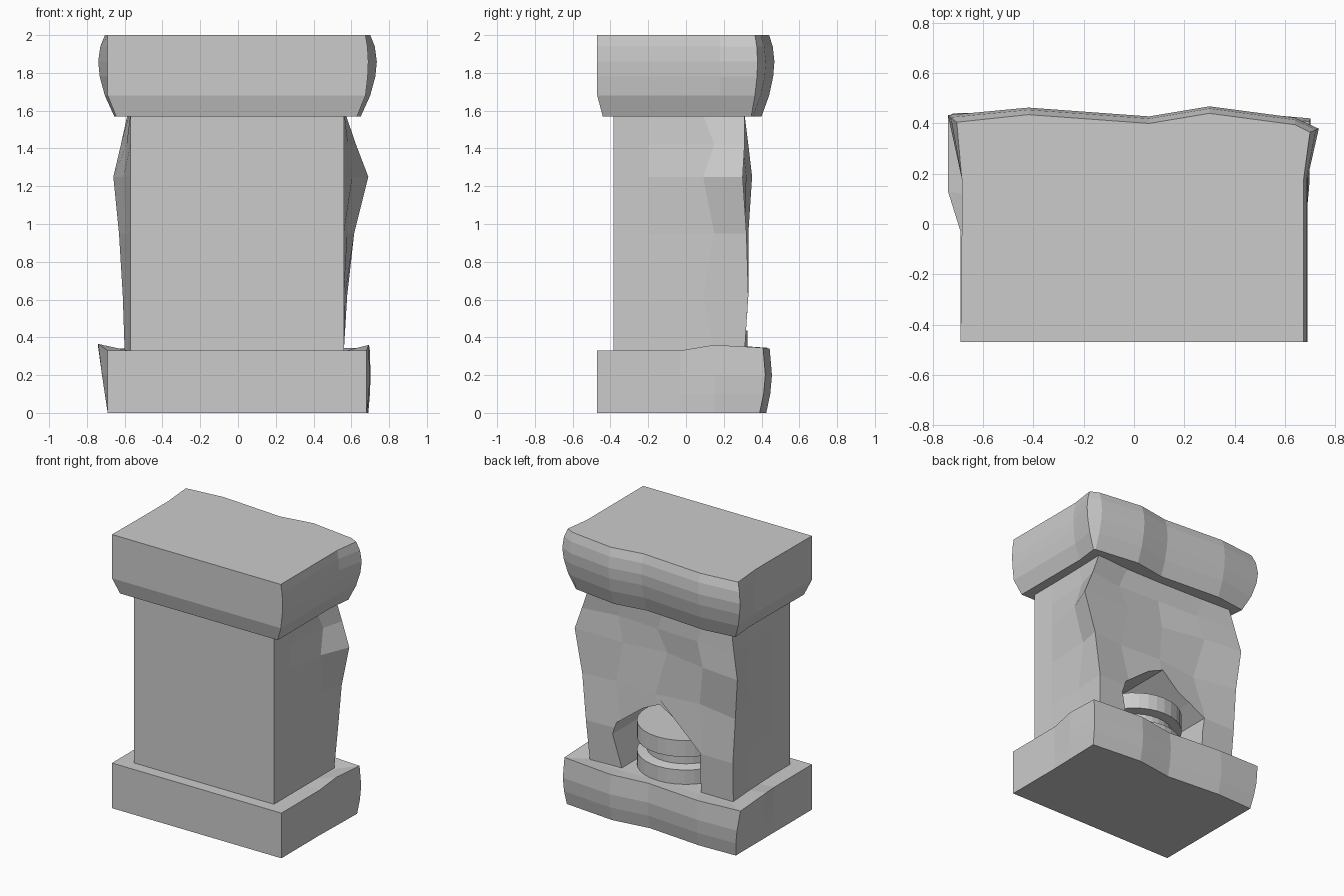
import bpy, bmesh, math

if "Cube" in bpy.data.objects:
    bpy.data.objects.remove(bpy.data.objects["Cube"])


def finish(name, bm):
    bmesh.ops.recalc_face_normals(bm, faces=bm.faces)
    me = bpy.data.meshes.new(name)
    bm.to_mesh(me)
    bm.free()
    ob = bpy.data.objects.new(name, me)
    bpy.context.collection.objects.link(ob)
    return ob


def loft(name, rings):
    """Skin a stack of equal-length point rings and cap both ends."""
    bm = bmesh.new()
    vs = [[bm.verts.new(p) for p in r] for r in rings]
    for a, b in zip(vs, vs[1:]):
        n = len(a)
        for i in range(n):
            j = (i + 1) % n
            bm.faces.new((a[i], a[j], b[j], b[i]))
    bm.faces.new(vs[0][::-1])
    bm.faces.new(vs[-1])
    return finish(name, bm)


# Base slab: dressed front, broken back with a raised rim
outline = [(-.69, -.47), (.68, -.47), (.68, -.03), (.685, .15), (.69, .39),
           (.30, .425), (.02, .385), (-.40, .42), (-.69, .41), (-.69, .13), (-.69, -.03)]
rim = [.33, .33, .33, .36, .345, .34, .335, .335, .345, .365, .33]


def base_ring(z, bulge, left, top=False):
    ring = []
    for i, (x, y) in enumerate(outline):
        if 3 <= i <= 9:
            x += .012 * (i in (3, 4)) * bulge - left * (i in (8, 9))
            y += .03 * bulge * (4 <= i <= 8)
        ring.append((x, y, rim[i] if top else z))
    return ring


inner = [(x * .84, y * .8, .33) for x, y in outline]
loft("base_slab", [base_ring(0, 0, 0), base_ring(.1, .7, .015), base_ring(.2, 1, .03),
                   base_ring(.33, .6, .05, True), inner])

# Pedestal body: z, right corner x, left corner x, right y, three back y values, left y
body_rows = [
    (.32, .56, -.60, .31, .30, .30, .31, .31),
    (.62, .578, -.61, .33, .32, .30, .33, .33),
    (.95, .615, -.63, .32, .29, .31, .27, .33),
    (1.25, .69, -.66, .30, .30, .26, .32, .35),
    (1.42, .625, -.62, .31, .27, .29, .30, .33),
    (1.58, .57, -.585, .31, .29, .29, .30, .31)]
rings = []
for k, (z, xr, xl, yr, b1, b2, b3, yl) in enumerate(body_rows):
    w = .03 * (-1) ** k
    rings.append([(-.57, -.385, z), (.56, -.385, z), (.56, -.2, z),
                  (.56 + (xr - .56) * .35, .12 + w, z), (xr, yr, z),
                  (.33 + w, b1, z), (w, b2, z), (-.33 + w, b3, z), (xl, yl, z),
                  (-.57 + (xl + .57) * .4, .12 - w, z), (-.57, -.2, z)])
body = loft("pedestal_body", rings)

# Broken opening into the hollow behind the front wall
hole = [(-.34, .2), (-.34, .52), (-.35, .62), (-.24, .71), (0, .88), (.13, .82),
        (.34, .66), (.37, .57), (.31, .33), (.31, .2)]
cutter = loft("opening_cutter", [[(x, y, z) for x, z in hole] for y in (-.34, .6)])
mod = body.modifiers.new("opening", "BOOLEAN")
mod.operation = "DIFFERENCE"
mod.solver = "EXACT"
mod.object = cutter
bpy.context.view_layer.objects.active = body
bpy.ops.object.modifier_apply(modifier=mod.name)
bpy.data.objects.remove(cutter)

# Spool of stacked round plates in the hollow
n = 32
profile = [(.325, .325), (.325, .435), (.26, .45), (.26, .52), (.325, .53), (.325, .65)]
loft("inner_spool", [[(r * math.cos(2 * math.pi * i / n), r * math.sin(2 * math.pi * i / n), z)
                      for i in range(n)] for r, z in profile])

# Cap slab: chamfered lower edge, back swelling outwards
cap = [(-.69, -.47), (.675, -.47), (.675, -.03), (.675, .18), (.70, .365),
       (.64, .395), (.30, .44), (.06, .40), (-.42, .435), (-.705, .405), (-.685, .18), (-.685, -.03)]
cap_rows = [(1.57, .045, -.05), (1.68, .0, .0), (1.78, 0, .027), (1.86, 0, .035),
            (1.94, 0, .024), (2.0, 0, 0)]
rings = []
for z, chamfer, swell in cap_rows:
    ring = []
    for i, (x, y) in enumerate(cap):
        s = math.copysign(1, x)
        if 4 <= i <= 9:
            ring.append((x + (s * swell if i in (4, 9) else 0), y + swell * (.4 if i == 4 else .8), z))
        else:
            side = .015 * swell / .035 if i in (1, 2, 3) and swell > 0 else 0
            ring.append((x - s * chamfer + side, y + (chamfer * .65 if i < 2 else 0), z))
    rings.append(ring)
loft("cap_slab", rings)
